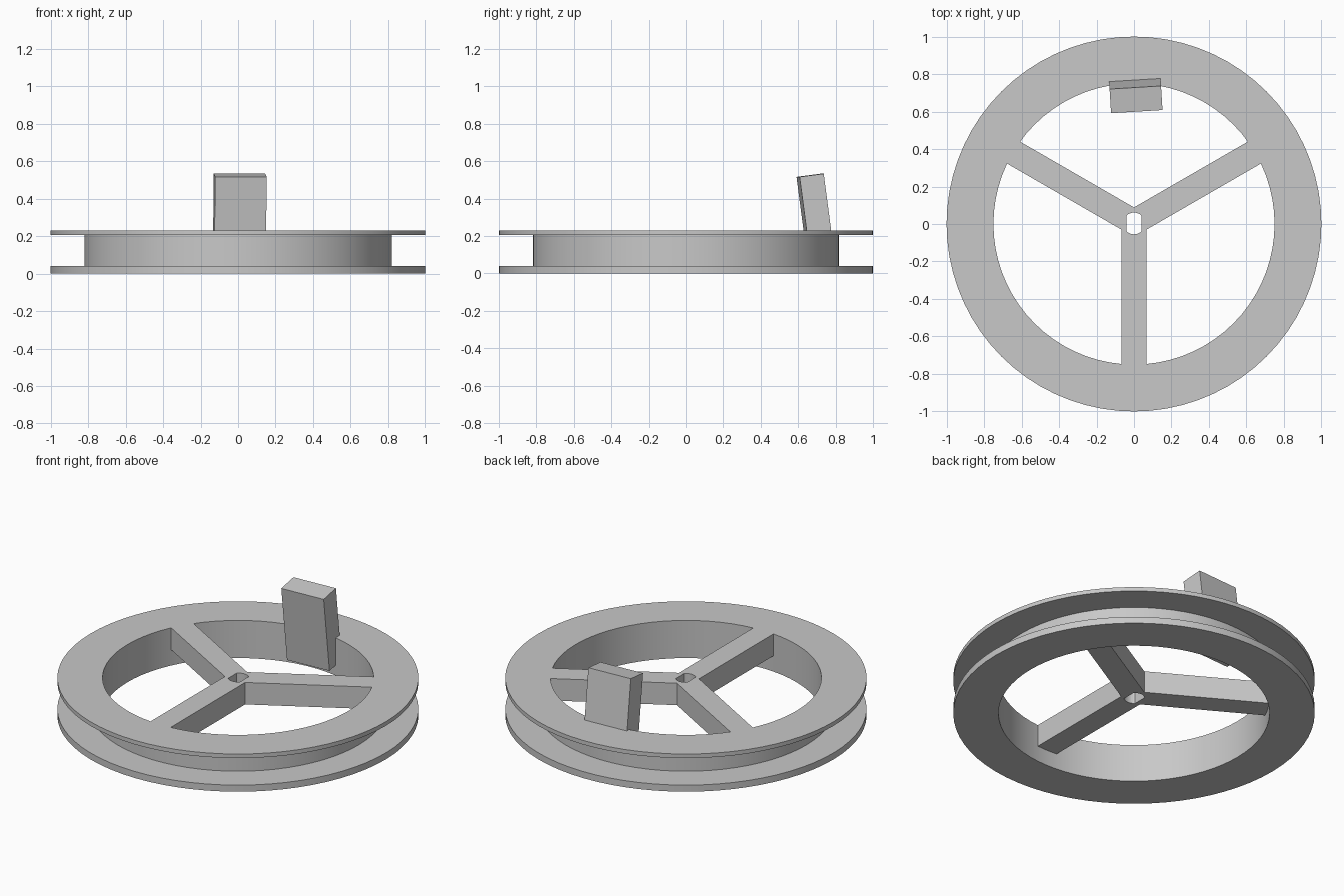
import bpy, bmesh, math
from mathutils import Vector, Matrix

cube = bpy.data.objects.get("Cube")
if cube:
    bpy.data.objects.remove(cube, do_unlink=True)

grey = bpy.data.materials.new("light grey")
grey.use_nodes = True
colour = (0.58, 0.58, 0.58, 1)
grey.diffuse_color = colour
grey.node_tree.nodes["Principled BSDF"].inputs["Base Color"].default_value = colour


def make_object(name, bm):
    bmesh.ops.recalc_face_normals(bm, faces=bm.faces)
    mesh = bpy.data.meshes.new(name)
    bm.to_mesh(mesh)
    bm.free()
    mesh.materials.append(grey)
    ob = bpy.data.objects.new(name, mesh)
    bpy.context.collection.objects.link(ob)
    return ob


def select_only(ob):
    bpy.ops.object.select_all(action='DESELECT')
    bpy.context.view_layer.objects.active = ob
    ob.select_set(True)


def prism(name, outline, low, high):
    """Extrude a flat outline from z = low to z = high."""
    bm = bmesh.new()
    face = bm.faces.new([bm.verts.new((x, y, low)) for x, y in outline])
    new = bmesh.ops.extrude_face_region(bm, geom=[face])["geom"]
    top = [v for v in new if isinstance(v, bmesh.types.BMVert)]
    bmesh.ops.translate(bm, verts=top, vec=(0, 0, high - low))
    return make_object(name, bm)


# Grooved rim: closed profile swept round the axle
HEIGHT, BORE, GROOVE = 0.23, 0.75, 0.818
profile = [(BORE, 0), (1, 0), (1, 0.04), (GROOVE, 0.04),
           (GROOVE, 0.205), (1, 0.205), (1, HEIGHT), (BORE, HEIGHT)]
bm = bmesh.new()
verts = [bm.verts.new((r, 0, z)) for r, z in profile]
edges = [bm.edges.new((a, b)) for a, b in zip(verts, verts[1:] + verts[:1])]
bmesh.ops.spin(bm, geom=verts + edges, cent=(0, 0, 0), axis=(0, 0, 1),
               angle=math.tau, steps=72)
bmesh.ops.remove_doubles(bm, verts=bm.verts, dist=0.0001)
rim = make_object("grooved_rim", bm)
select_only(rim)
bpy.ops.object.shade_smooth_by_angle(angle=math.radians(30))

# Three-armed spokes: each arm gives two end corners and one inner corner
HALF = 0.068
centre = Vector((0, 0.01))
outline = []
for degrees in (30, 150, 270):
    a = math.radians(degrees)
    along = Vector((math.cos(a), math.sin(a)))
    side = Vector((-along.y, along.x)) * HALF
    tip = centre + along * (BORE + 0.001 - centre.dot(along))
    inner = a + math.radians(60)
    crotch = Vector((math.cos(inner), math.sin(inner))) * HALF / math.sin(math.radians(60))
    outline += [tip - side, tip + side, centre + crotch]
spokes = prism("spokes", outline, 0.096, HEIGHT)

# Axle hole with two flat sides
arc = [math.radians(46 + 11 * i) for i in range(9)]
hole = [(0.058 * math.cos(a + turn), 0.003 + 0.058 * math.sin(a + turn))
        for turn in (0, math.pi) for a in arc]
cutter = prism("axle_hole_cutter", hole, 0, 0.4)
cutter.hide_render = True
cut = spokes.modifiers.new("axle hole", 'BOOLEAN')
cut.operation, cut.solver, cut.object = 'DIFFERENCE', 'EXACT', cutter
select_only(spokes)
bpy.ops.object.modifier_apply(modifier=cut.name)
bpy.data.objects.remove(cutter, do_unlink=True)

# Tilted block handle, hanging down from the middle of its top face
LENGTH = 0.465
bm = bmesh.new()
bmesh.ops.create_cube(bm, size=1)
bmesh.ops.scale(bm, verts=bm.verts, vec=(0.275, 0.13, LENGTH))
bmesh.ops.translate(bm, verts=bm.verts, vec=(0, 0, -LENGTH / 2))
pose = (Matrix.Translation((0.011, 0.664, 0.525))
        @ Matrix.Rotation(math.radians(3.5), 4, 'Z')
        @ Matrix.Rotation(math.radians(7.5), 4, 'X'))
bmesh.ops.transform(bm, matrix=pose, verts=bm.verts)
make_object("handle_block", bm)
